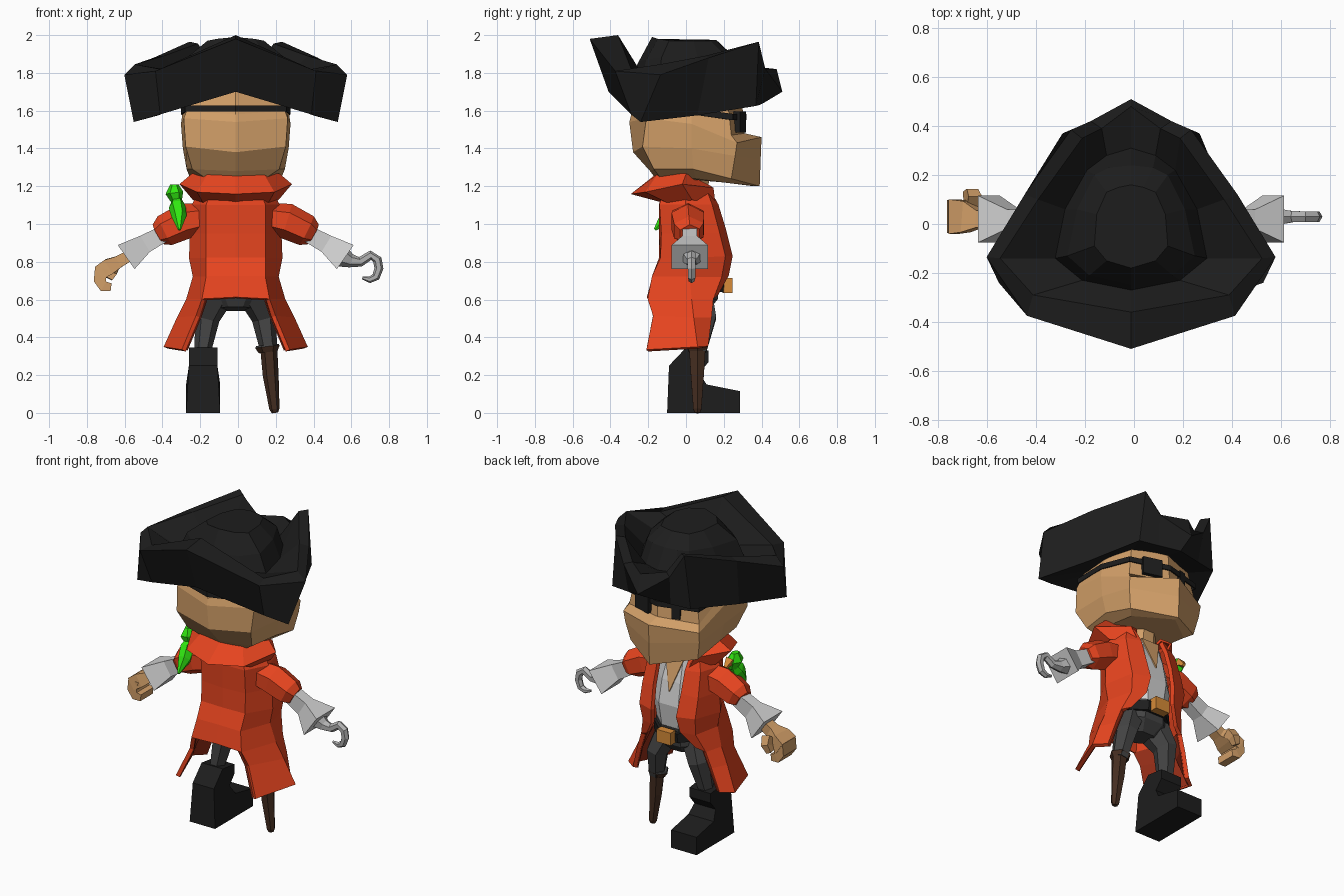
import bpy, bmesh, math
from mathutils import Vector

if "Cube" in bpy.data.objects:
    bpy.data.objects.remove(bpy.data.objects["Cube"])

CX = -0.012  # symmetry plane of the figure


def material(name, rgb):
    m = bpy.data.materials.new(name)
    m.use_nodes = True
    m.diffuse_color = (*rgb, 1)
    m.node_tree.nodes["Principled BSDF"].inputs["Base Color"].default_value = (*rgb, 1)
    return m


BLACK = material("hat black", (0.0125, 0.0125, 0.0125))
RED = material("coat red", (0.82, 0.06, 0.014))
LINING = material("lining red", (0.32, 0.028, 0.009))
SKIN = material("skin", (0.65, 0.35, 0.14))
WHITE = material("shirt grey", (0.64, 0.64, 0.64))
STEEL = material("steel grey", (0.45, 0.45, 0.45))
GREY = material("trouser grey", (0.058, 0.058, 0.058))
WOOD = material("dark wood", (0.06, 0.027, 0.015))
GOLD = material("buckle gold", (0.68, 0.26, 0.04))
GREEN = material("parrot green", (0.035, 0.92, 0.006))


def finish(name, bm, mat, mirror=False, thick=0):
    bmesh.ops.recalc_face_normals(bm, faces=bm.faces)
    me = bpy.data.meshes.new(name)
    bm.to_mesh(me)
    bm.free()
    me.materials.append(mat)
    ob = bpy.data.objects.new(name, me)
    bpy.context.collection.objects.link(ob)
    ob.location.x = CX
    if mirror:
        ob.modifiers.new("Mirror", 'MIRROR')
    if thick:
        s = ob.modifiers.new("Solidify", 'SOLIDIFY')
        s.thickness, s.offset = thick, 0
    return ob


def loft(name, rings, mat, closed=True, cap=True, **kw):
    """Skin rows of points; a None point leaves a gap."""
    bm = bmesh.new()
    rows = [[bm.verts.new(p) if p else None for p in r] for r in rings]
    n = len(rows[0])
    for a, b in zip(rows, rows[1:]):
        for i in range(n if closed else n - 1):
            j = (i + 1) % n
            if all((a[i], a[j], b[i], b[j])):
                bm.faces.new((a[i], a[j], b[j], b[i]))
    if closed and cap:
        bm.faces.new(rows[0])
        bm.faces.new(rows[-1])
    return finish(name, bm, mat, **kw)


def both(half):
    """Half outline from back centre to front centre -> closed ring."""
    return half + [(-x, y, z) for x, y, z in reversed(half[1:-1])]


def tube(name, path, mat, n=6):
    """Path items: (point, depth radius, width radius)."""
    pts = [Vector(p[0]) for p in path]
    rings = []
    for k, (p, ru, rw) in enumerate(path):
        t = (pts[min(k + 1, len(pts) - 1)] - pts[max(k - 1, 0)]).normalized()
        u = Vector((0, 1, 0))
        u = (u - t * u.dot(t)).normalized()
        w = t.cross(u)
        ang = [2 * math.pi * (i + 0.5) / n for i in range(n)]
        rings.append([pts[k] + u * ru * math.cos(a) + w * rw * math.sin(a) for a in ang])
    return loft(name, rings, mat)


def box(name, centre, size, mat, rz=0):
    bm = bmesh.new()
    bmesh.ops.create_cube(bm, size=1)
    bmesh.ops.scale(bm, vec=size, verts=bm.verts)
    ob = finish(name, bm, mat)
    ob.location = (centre[0] + CX, centre[1], centre[2])
    ob.rotation_euler.z = rz
    return ob


# Three-cornered hat: underside, outer lip, upper lip, valley, crown
hat = [
    [(0, -.24, 1.72), (.16, -.21, 1.70), (.24, -.14, 1.66), (.25, .03, 1.66),
     (.2, .2, 1.66), (.12, .27, 1.66), (0, .3, 1.66)],
    [(0, -.41, 1.70), (.4, -.29, 1.58), (.54, -.24, 1.54), (.41, .06, 1.575),
     (.28, .37, 1.625), (.15, .39, 1.63), (0, .41, 1.64)],
    [(0, -.51, 1.98), (.425, -.375, 1.81), (.59, -.135, 1.79), (.435, .12, 1.88),
     (.245, .385, 1.965), (.165, .42, 1.82), (0, .51, 1.70)],
    [(0, -.36, 2.0), (.4, -.29, 1.82), (.535, -.14, 1.845), (.38, .1, 1.89),
     (.2, .35, 1.955), (.12, .39, 1.83), (0, .48, 1.82)],
    [(0, -.27, 1.82), (.2, -.23, 1.79), (.31, -.14, 1.77), (.27, .06, 1.78),
     (.18, .22, 1.78), (.1, .28, 1.78), (0, .31, 1.78)],
    [(0, -.25, 1.86), (.17, -.21, 1.87), (.26, -.13, 1.88), (.22, .06, 1.89),
     (.15, .2, 1.9), (.09, .23, 1.9), (0, .24, 1.9)],
    [(0, -.18, 1.99), (.1, -.15, 1.98), (.15, -.09, 1.97), (.14, .04, 1.97),
     (.1, .13, 1.97), (.05, .15, 1.975), (0, .16, 1.975)],
]
loft("hat", [both(r) for r in hat], BLACK)

# Head with wedge-shaped jaw
head = [
    [(0, -.16, 1.24), (.17, -.14, 1.25), (.2, .05, 1.24), (.2, .2, 1.22), (0, .36, 1.2)],
    [(0, -.19, 1.28), (.23, -.17, 1.29), (.26, .04, 1.29), (.24, .24, 1.24), (0, .39, 1.2)],
    [(0, -.28, 1.38), (.265, -.23, 1.41), (.28, .03, 1.4), (.265, .26, 1.36), (0, .395, 1.34)],
    [(0, -.3, 1.54), (.275, -.21, 1.56), (.29, .03, 1.53), (.27, .27, 1.43), (0, .4, 1.46)],
    [(0, -.29, 1.58), (.26, -.2, 1.6), (.28, .03, 1.6), (.25, .24, 1.47), (0, .31, 1.48)],
    [(0, -.26, 1.74), (.2, -.19, 1.74), (.23, .03, 1.74), (.2, .21, 1.74), (0, .29, 1.74)],
]
loft("head", [both(r) for r in head], SKIN)
strap = [(0, -.295, 1.595), (.265, -.205, 1.595), (.285, .03, 1.58), (.25, .245, 1.55), (0, .315, 1.55)]
loft("eyepatch_strap", [both([(x, y, z + h) for x, y, z in strap]) for h in (0, .033)],
     BLACK, cap=False, thick=.008)
box("eyepatch", (.115, .285, 1.54), (.12, .035, .11), BLACK, -.27)
box("right_eye", (-.115, .28, 1.54), (.05, .02, .11), BLACK, .27)
tube("neck", [((0, .03, 1.08), .09, .1), ((0, .04, 1.27), .09, .1)], SKIN, 8)

# Shirt with open neckline
tube("shirt", [((0, .03, 1.15), .1, .14), ((0, .03, 1.0), .15, .17),
               ((0, .05, .85), .16, .18), ((0, .06, .7), .13, .15)], WHITE, 8)
loft("open_neckline", [[(-.065, .13, 1.15), (.065, .13, 1.15)], [(-.002, .188, .95), (.002, .188, .95)]],
     SKIN, closed=False, thick=.008)

# Long coat, open in front, with side tails
coat = [
    [(0, -.12, 1.18), (.12, -.11, 1.18), (.18, .0, 1.18), (.15, .1, 1.18), (.1, .11, 1.19)],
    [(0, -.13, 1.1), (.15, -.13, 1.1), (.22, 0, 1.1), (.18, .13, 1.1), (.095, .16, 1.1)],
    [(0, -.13, .95), (.15, -.12, .95), (.23, .02, .95), (.19, .17, .95), (.095, .2, .97)],
    [(0, -.13, .82), (.15, -.125, .82), (.235, .02, .82), (.19, .2, .83), (.085, .235, .83)],
    [(0, -.165, .72), (.15, -.17, .72), (.215, .02, .72), (.18, .18, .72), (.1, .215, .73)],
    [(0, -.195, .61), (.17, -.195, .6), (.25, .03, .6), (.22, .14, .6), (.17, .16, .63)],
    [None, (.2, -.17, .51), (.3, .04, .5), (.255, .13, .5), None],
    [None, (.275, -.205, .33), (.37, .06, .345), (.3, .11, .35), None],
]
loft("coat", coat, RED, closed=False, mirror=True, thick=.025)
lining = [[(x - .018, y - .004, z + .002) for x, y, z in row[1:4]] for row in coat[-3:]]
loft("tail_lining", lining, LINING, closed=False, mirror=True, thick=.006)
collar = [
    [(0, -.12, 1.12), (.17, -.1, 1.12), (.22, .03, 1.13), (.11, .15, 1.12)],
    [(0, -.285, 1.16), (.2, -.21, 1.17), (.29, -.02, 1.21), (.15, .14, 1.19)],
    [(0, -.16, 1.255), (.15, -.15, 1.255), (.23, 0, 1.26), (.09, .12, 1.2)],
    [(0, -.08, 1.2), (.1, -.07, 1.2), (.13, 0, 1.2), (.08, .1, 1.18)],
]
loft("collar", collar, RED, closed=False, mirror=True, thick=.015)

# Arms and trouser legs on both sides
for s, side in ((1, "left"), (-1, "right")):
    tube(side + "_sleeve", [((s * .13, .01, 1.04), .09, .075), ((s * .27, .01, 1.015), .1, .095),
                            ((s * .375, .015, .965), .09, .085), ((s * .41, .02, .945), .06, .06)], RED)
    tube(side + "_cuff", [((s * .36, .02, .96), .055, .06), ((s * .48, .02, .895), .055, .07),
                          ((s * .58, .02, .825), .135, .11)], WHITE, 4)
    tube(side + "_leg", [((s * .09, .04, .64), .11, .09), ((s * .15, .09, .5), .08, .065),
                         ((s * .175, .06, .33), .055, .045)], GREY)

# Curled hand
tube("right_palm", [((-.55, .02, .84), .045, .04), ((-.62, .02, .80), .05, .045),
                    ((-.67, .03, .775), .09, .06), ((-.725, .03, .74), .1, .055)], SKIN, 4)
tube("right_fingers", [((-.71, .03, .765), .095, .05), ((-.72, .03, .70), .095, .045),
                       ((-.70, .03, .67), .095, .04), ((-.66, .03, .665), .09, .03)], SKIN, 4)
tube("right_thumb", [((-.64, .09, .79), .04, .04), ((-.65, .12, .75), .035, .035),
                     ((-.67, .115, .71), .025, .025)], SKIN, 4)

# Hook with a flared socket
hook = [(.56, .83, .06), (.61, .805, .036), (.66, .80, .026), (.715, .835, .025), (.75, .81, .025),
        (.758, .765, .024), (.742, .72, .022), (.71, .705, .018), (.67, .715, .008)]
tube("hook", [((x, .03, z), r, r) for x, z, r in hook], STEEL)

# Hips, belt and buckle
tube("hips", [((0, .06, .74), .135, .16), ((0, .04, .62), .14, .18), ((0, .03, .55), .09, .1)], GREY, 8)
tube("belt", [((0, .06, .71), .155, .17), ((0, .055, .65), .155, .175)], BLACK, 8)
box("belt_buckle", (0, .222, .675), (.1, .05, .08), GOLD)

# Boot from a side outline
boot = [(-.1, 0), (.285, 0), (.285, .115), (.11, .15), (.07, .21), (.12, .27),
        (.12, .33), (.0, .345), (-.09, .25)]
loft("boot", [[(x + (.015 if z > .2 else 0) * k, y, z) for y, z in boot]
              for x, k in ((-.263, 1), (-.082, -1))], BLACK)

# Peg leg with rim and trouser hem
tube("peg_leg", [((.175, .06, .34), .05, .045), ((.185, .06, .2), .04, .042),
                 ((.205, .06, .02), .025, .027), ((.208, .06, .0), .016, .016)], WOOD)
tube("peg_rim", [((.168, .06, .352), .065, .066), ((.172, .06, .322), .05, .05)], WOOD)
tube("left_trouser_hem", [((.167, .06, .36), .06, .06), ((.168, .06, .35), .064, .064)], GREY)

# Parrot on the shoulder
tube("parrot_body", [((-.31, -.02, 1.13), .03, .025), ((-.31, -.05, 1.09), .055, .045),
                     ((-.3, -.1, 1.04), .045, .04), ((-.298, -.165, .97), .008, .008)], GREEN)
tube("parrot_head", [((-.325, -.02, 1.21), .03, .022), ((-.325, -.02, 1.165), .06, .047),
                     ((-.31, -.02, 1.11), .04, .025)], GREEN)
tube("parrot_beak", [((-.32, .02, 1.175), .03, .035), ((-.315, .065, 1.14), .012, .012)], GOLD, 4)
